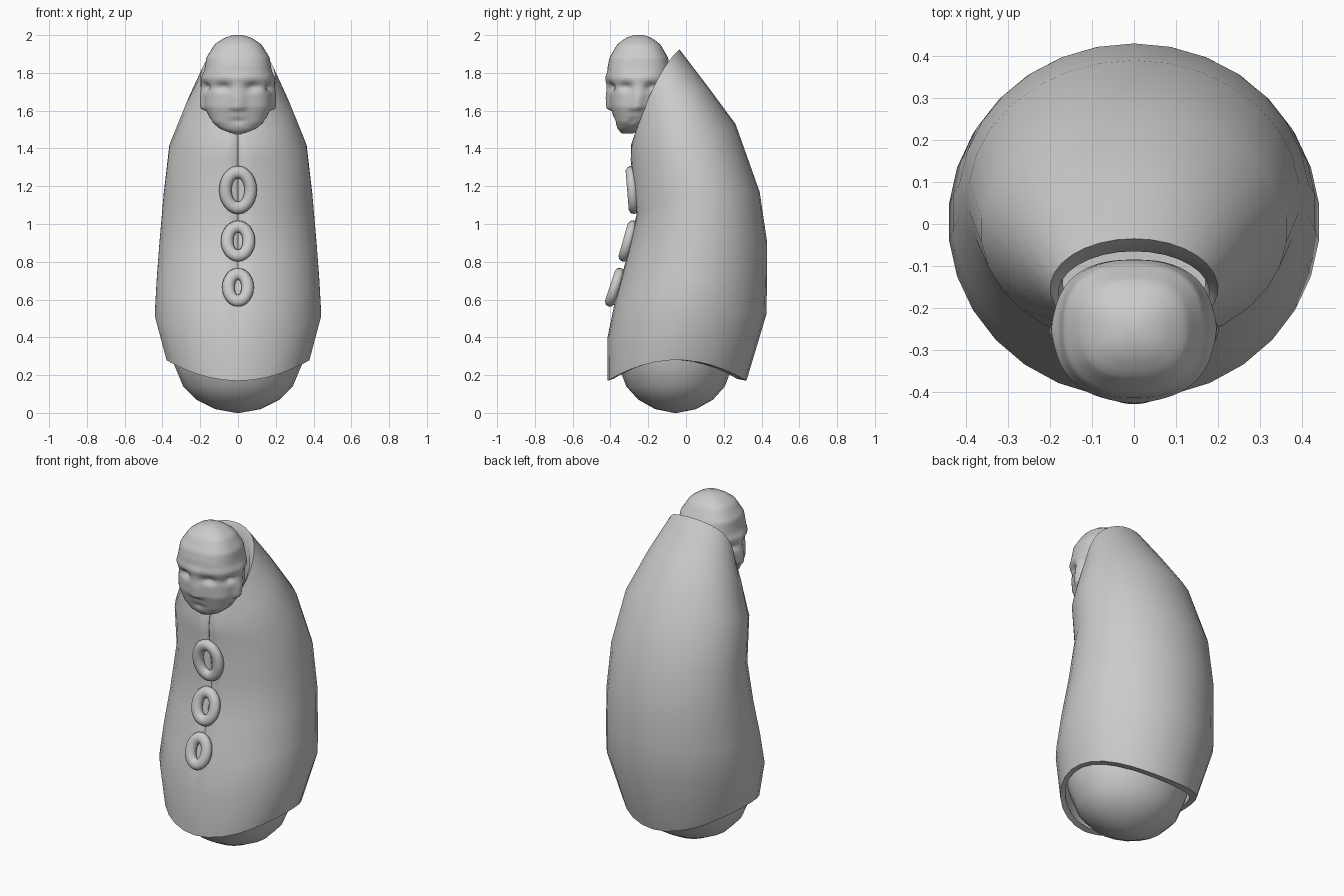
import bpy, bmesh, math
from math import sin, cos, pi, exp

if "Cube" in bpy.data.objects:
    bpy.data.objects.remove(bpy.data.objects["Cube"])


def loft(name, loops, wrap=False, cap=False, angle=60):
    """Skin a list of closed point loops into one smooth object."""
    bm = bmesh.new()
    rows = [[bm.verts.new(p) for p in loop] for loop in loops]
    pairs = list(zip(rows, rows[1:])) + ([(rows[-1], rows[0])] if wrap else [])
    for a, b in pairs:
        n = len(a)
        for i in range(n):
            bm.faces.new((a[i], a[(i + 1) % n], b[(i + 1) % n], b[i]))
    if cap:
        bm.faces.new(rows[0])
        bm.faces.new(rows[-1])
    bmesh.ops.recalc_face_normals(bm, faces=bm.faces)
    me = bpy.data.meshes.new(name)
    bm.to_mesh(me)
    bm.free()
    ob = bpy.data.objects.new(name, me)
    bpy.context.collection.objects.link(ob)
    bpy.ops.object.select_all(action='DESELECT')
    ob.select_set(True)
    bpy.context.view_layer.objects.active = ob
    bpy.ops.object.shade_smooth_by_angle(angle=math.radians(angle))
    return ob


def ring(yf, zf, yb, zb, hw, zs, seam=0.0):
    """Tilted oval: front point, back point, half width and side height."""
    angles = [0, 0.04] + [i * pi / 15 for i in range(1, 30)] + [2 * pi - 0.04]
    pts = []
    for k, a in enumerate(angles):
        c = cos(a)
        y = (yf + yb) / 2 - (yb - yf) / 2 * c
        z = zs - (zb - zf) / 2 * c + ((zf + zb) / 2 - zs) * c * c
        pts.append((hw * sin(a), y + (seam if k == 0 else 0), z))
    return pts


# Cloak: inner hem, outer wall with a front seam, neck rim, inner lining
cloak = [
    (-0.37, 0.52, 0.37, 0.52, 0.40, 0.52),
    (-0.385, 0.18, 0.27, 0.18, 0.35, 0.28),
    (-0.415, 0.17, 0.32, 0.17, 0.38, 0.28),
    (-0.415, 0.40, 0.425, 0.52, 0.443, 0.52),
    (-0.375, 0.60, 0.43, 0.72, 0.433, 0.70, 0.012),
    (-0.315, 0.82, 0.43, 0.90, 0.418, 0.90, 0.015),
    (-0.262, 1.05, 0.39, 1.17, 0.395, 1.16, 0.015),
    (-0.293, 1.34, 0.262, 1.53, 0.365, 1.41, 0.015),
    (-0.29, 1.42, 0.11, 1.735, 0.277, 1.62, 0.015),
    (-0.272, 1.475, -0.035, 1.925, 0.20, 1.76, 0.01),
    (-0.262, 1.465, -0.065, 1.87, 0.18, 1.71),
    (-0.25, 1.40, -0.02, 1.60, 0.17, 1.50),
]
loft("cloak", [ring(*r) for r in cloak])

# Rounded base bulging out under the hem
base = [(0.0, 0.01), (0.02, 0.12), (0.07, 0.22), (0.14, 0.29),
        (0.26, 0.34), (0.42, 0.36)]
loft("base", [[(r * cos(i * pi / 10), -0.055 + 0.9 * r * sin(i * pi / 10), z)
               for i in range(20)] for z, r in base], cap=True)

# Head profile: height, half width, half depth, centre y
HEAD = [(1.48, 0.03, 0.03, -0.31), (1.50, 0.09, 0.06, -0.30),
        (1.54, 0.14, 0.09, -0.285), (1.62, 0.178, 0.14, -0.26),
        (1.70, 0.182, 0.155, -0.25), (1.77, 0.185, 0.165, -0.25),
        (1.83, 0.175, 0.165, -0.25), (1.88, 0.168, 0.155, -0.25),
        (1.95, 0.125, 0.115, -0.25), (1.985, 0.075, 0.07, -0.25),
        (2.0, 0.025, 0.025, -0.25)]


def head_at(z):
    for a, b in zip(HEAD, HEAD[1:]):
        if z <= b[0] + 1e-6:
            t = (z - a[0]) / (b[0] - a[0])
            return [p + (q - p) * t for p, q in zip(a[1:], b[1:])]
    return HEAD[-1][1:]


def relief(a, z):
    """Brow, eyes, nose and mouth repeated on the front and both sides."""
    d = 0.0
    for f in (-pi / 2, 0, pi / 2):
        u = (a - f + pi) % (2 * pi) - pi
        if 1.60 < z < 1.80:
            d += 0.022 * min(1, (1.80 - z) / 0.13) * exp(-(u / 0.2) ** 2)
        for s in (-0.45, 0.45):
            d -= 0.028 * exp(-((u - s) / 0.2) ** 2 - ((z - 1.725) / 0.02) ** 2)
        d += 0.008 * exp(-(u / 0.7) ** 2 - ((z - 1.775) / 0.025) ** 2)
        d -= 0.012 * exp(-(u / 0.25) ** 2 - ((z - 1.545) / 0.01) ** 2)
    return d


def head_ring(z):
    hw, hd, cy = head_at(z)
    pts = []
    for i in range(64):
        a = i * pi / 32
        s, c = sin(a), cos(a)
        k = (abs(s) ** 2.5 + abs(c) ** 2.5) ** (-1 / 2.5)
        d = relief(a, z)
        pts.append(((hw * k + d) * s, cy - (hd * k + d) * c, z))
    return pts


# Head with faces on three sides
loft("head", [head_ring(1.48 + 0.52 * i / 44) for i in range(45)], cap=True)


def button(name, y, z, hw, hh, tilt, tube=0.033):
    """Oval ring lying on the cloak front."""
    loops = []
    for i in range(24):
        a = i * pi / 12
        loop = []
        for j in range(10):
            b = j * pi / 5
            r = tube * cos(b)
            px, pz = (hw - tube + r) * cos(a), (hh - tube + r) * sin(a)
            py = 0.028 * sin(b)
            loop.append((px, y + py * cos(tilt) - pz * sin(tilt),
                         z + pz * cos(tilt) + py * sin(tilt)))
        loops.append(loop)
    loft(name, loops, wrap=True)


# Three front buttons
button("button_top", -0.285, 1.18, 0.10, 0.128, 0.08)
button("button_middle", -0.307, 0.91, 0.091, 0.113, -0.28)
button("button_bottom", -0.377, 0.665, 0.084, 0.108, -0.32)
